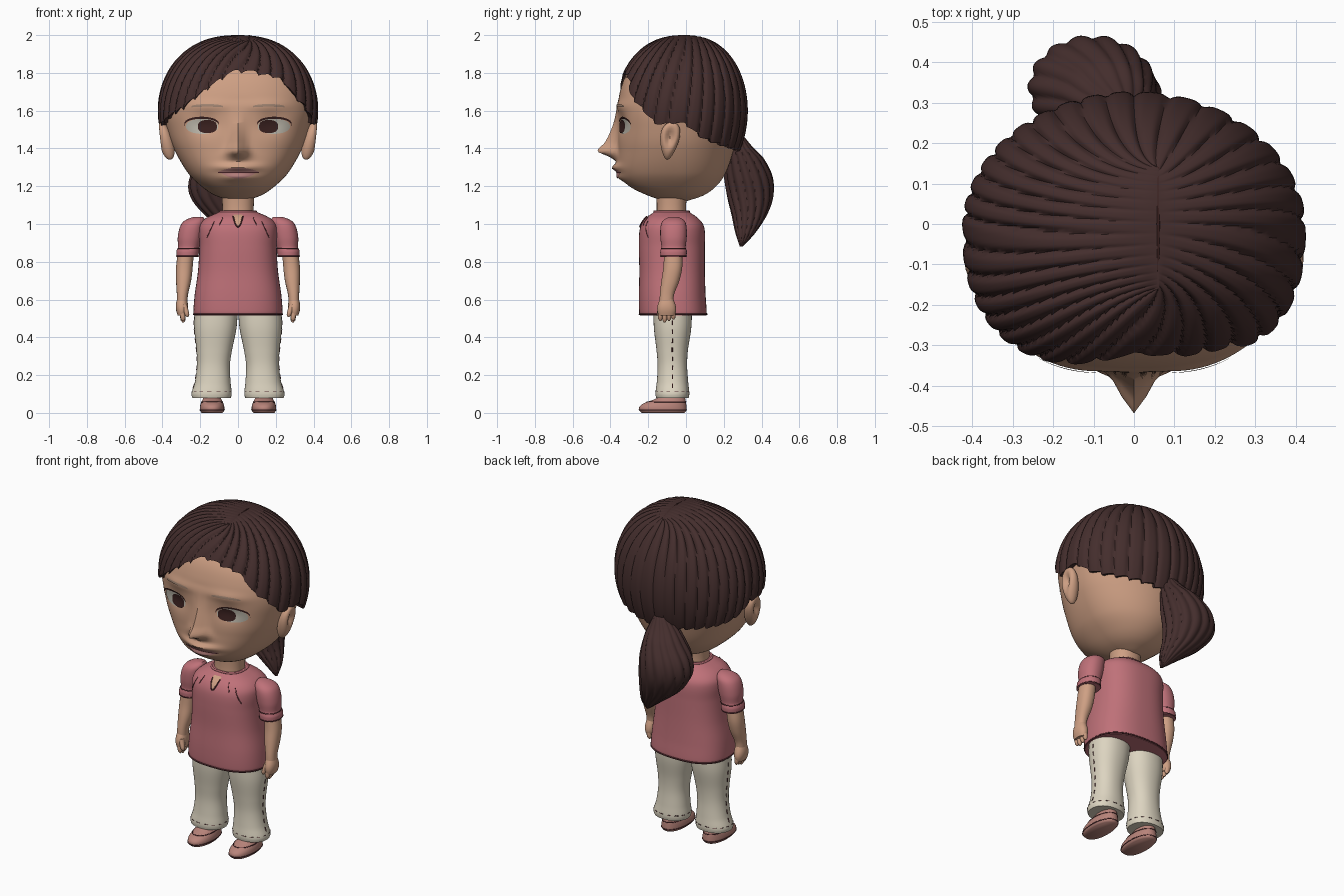
import bpy, bmesh, math

cube = bpy.data.objects.get("Cube")
if cube:
    bpy.data.objects.remove(cube)


def material(name, *rgb):
    m = bpy.data.materials.new(name)
    m.use_nodes = True
    m.diffuse_color = (*rgb, 1)
    m.node_tree.nodes["Principled BSDF"].inputs["Base Color"].default_value = (*rgb, 1)
    return m


SKIN = material("skin", .62, .35, .23)
HAIR = material("dark brown hair", .058, .027, .026)
SHIRT = material("rose cloth", .52, .165, .19)
PANTS = material("cream cloth", .72, .66, .53)
SHOE = material("dusty pink shoe", .48, .23, .195)
LIPS = material("lip pink", .50, .23, .22)
BROW = material("eyebrow taupe", .36, .235, .17)
WHITE = material("eye grey white", .50, .47, .40)
TRIM = material("dark maroon trim", .09, .025, .03)
IRIS = material("eye dark brown", .04, .014, .013)


def make(name, verts, faces, mat):
    me = bpy.data.meshes.new(name)
    bm = bmesh.new()
    vs = [bm.verts.new(v) for v in verts]
    for f in faces:
        bm.faces.new([vs[i] for i in f])
    bmesh.ops.recalc_face_normals(bm, faces=bm.faces)
    bm.to_mesh(me)
    bm.free()
    me.materials.append(mat)
    ob = bpy.data.objects.new(name, me)
    bpy.context.collection.objects.link(ob)
    return ob


def sample(T, t):
    """Smooth interpolation of a table sorted by its first column."""
    i = max(k for k in range(len(T) - 1) if k == 0 or T[k][0] <= t)

    def slope(k):
        a, b = T[max(k - 1, 0)], T[min(k + 1, len(T) - 1)]
        return [(q - p) / (b[0] - a[0]) for p, q in zip(a[1:], b[1:])]
    h = T[i + 1][0] - T[i][0]
    u = (t - T[i][0]) / h
    k = u * u * (3 - 2 * u)
    return [p + (q - p) * k + h * (m * u * (1 - u) ** 2 - n * u * u * (1 - u))
            for p, q, m, n in zip(T[i][1:], T[i + 1][1:], slope(i), slope(i + 1))]


def spow(v, p):
    return math.copysign(abs(v) ** p, v)


def ring(T, z, n=32, e=2.2, mid=None, side=1, grow=0.0, ridge=0):
    """Cross-section at height z; row = z, centre x, half width, front y, back y."""
    cx, w, yf, yb = sample(T, z)
    ym = (yf + yb) / 2 if mid is None else mid
    pts = []
    for k in range(n):
        a = math.tau * k / n
        s, c = math.sin(a), math.cos(a)
        ex = e if c > 0 or mid is None else 2
        g = 1 - (.09 * (1 - abs(math.sin(ridge * a / 2 + 8 * z))) if ridge else 0)
        reach = (ym - yf if c > 0 else yb - ym) + grow
        pts.append((side * (cx + (w + grow) * spow(s, 2 / ex) * g),
                    ym - reach * spow(c, 2 / ex) * g, z))
    return pts


def grid_faces(rows, n, wrap=True):
    return [(r * n + k, r * n + (k + 1) % n, (r + 1) * n + (k + 1) % n, (r + 1) * n + k)
            for r in range(rows - 1) for k in range(n if wrap else n - 1)]


def shell(name, T, mat, step=.012, n=32, bump=None, **kw):
    rows = max(4, round((T[-1][0] - T[0][0]) / step))
    verts = []
    for r in range(rows + 1):
        z = T[0][0] + (T[-1][0] - T[0][0]) * r / rows
        for k, (x, y, zz) in enumerate(ring(T, z, n, **kw)):
            front = math.cos(math.tau * k / n) > 0
            verts.append((x, y - (bump(x, z) if bump and front else 0), zz))
    faces = grid_faces(rows + 1, n)
    faces += [tuple(range(n)), tuple(range(rows * n, rows * n + n))]
    return make(name, verts, faces, mat)


def tube(name, pts, r, mat, cyclic=False):
    cu = bpy.data.curves.new(name, 'CURVE')
    cu.dimensions, cu.bevel_depth, cu.bevel_resolution = '3D', r, 1
    sp = cu.splines.new('POLY')
    sp.points.add(len(pts) - 1)
    for p, q in zip(sp.points, pts):
        p.co = (*q, 1)
    sp.use_cyclic_u = cyclic
    cu.materials.append(mat)
    ob = bpy.data.objects.new(name, cu)
    bpy.context.collection.objects.link(ob)


def front_y(T, x, z, e, mid=None):
    cx, w, yf, yb = sample(T, z)
    ym = (yf + yb) / 2 if mid is None else mid
    return ym - (ym - yf) * max(0, 1 - abs((x - cx) / w) ** e) ** (1 / e)


def decal(name, mat, x0, x1, lo, hi, surf, off=.004, n=25, m=7):
    """Thin patch on a surface between two height curves over u = -1..1."""
    verts = []
    for j in range(m):
        for i in range(n):
            u = -math.cos(math.pi * i / (n - 1))
            x = (x0 + x1) / 2 + u * (x1 - x0) / 2
            z = lo(u) + (hi(u) - lo(u) + 1e-4) * j / (m - 1)
            verts.append((x, surf(x, z) - off, z))
    return make(name, verts, grid_faces(m, n, False), mat)


# Head with sculpted nose, lips, brows and sockets
HEAD = [(1.12, 0, .03, -.11, .0), (1.15, 0, .12, -.20, .09), (1.2, 0, .195, -.30, .16),
        (1.27, 0, .265, -.35, .21), (1.4, 0, .34, -.36, .255), (1.5, 0, .375, -.36, .28),
        (1.6, 0, .395, -.36, .29), (1.7, 0, .385, -.35, .275), (1.8, 0, .34, -.31, .23),
        (1.88, 0, .26, -.23, .16), (1.95, 0, .10, -.10, .05)]
NOSE = [(1.325, 0, .06), (1.355, .045, .055), (1.385, .108, .045), (1.43, .07, .036),
        (1.5, .036, .032), (1.57, .014, .035), (1.66, 0, .05)]


def features(x, z):
    g = lambda v, s: math.exp(-(v / s) ** 2)
    b = .035 * g(x, .1) * g(z - 1.3, .022) + .022 * g(x, .09) * g(z - 1.248, .022)
    b += .012 * g(z - 1.625, .03) * g(abs(x) - .16, .12)
    b -= .016 * g(abs(x) - .17, .07) * g(z - 1.53, .05)
    if 1.325 < z < 1.66:
        amp, wid = sample(NOSE, z)
        b += amp * g(x, wid)
    return b


face = lambda x, z: front_y(HEAD, x, z, 2.5, -.04) - features(x, z)
shell("head", HEAD, SKIN, .01, 128, features, e=2.5, mid=-.04)
shell("neck", [(.98, 0, .088, -.165, .01), (1.08, 0, .083, -.155, 0), (1.19, 0, .09, -.16, .01)], SKIN)

# Eyes, lashes, brows and ears
for s, side in ((1, "left"), (-1, "right")):
    arch = lambda u: math.sqrt(max(0, 1 - u * u))
    top = lambda u: 1.515 + .042 * arch(u) ** .8
    low = lambda u: 1.513 - .036 * arch(u)
    span = lambda a, b: (min(s * a, s * b), max(s * a, s * b))
    decal(side + "_eye_white", WHITE, *span(.105, .275), low, top, face, .003)
    decal(side + "_iris", IRIS, *span(.112, .212), lambda u: 1.515 - .034 * arch(u) ** .7,
          lambda u: 1.515 + .036 * arch(u) ** .7, face, .006)
    decal(side + "_lashes", IRIS, *span(.10, .285), top, lambda u: top(u) + .011, face, .006)
    decal(side + "_eyebrow", BROW, *span(.08, .245), lambda u: 1.617 + .004 * arch(u),
          lambda u: 1.623 + .012 * arch(u), face)
    bm = bmesh.new()
    bmesh.ops.create_uvsphere(bm, u_segments=28, v_segments=18, radius=1)
    for v in bm.verts:
        a, b, c = v.co
        dent = .035 * math.exp(-(b * b + (c - .2) ** 2) / .2) if a > 0 else 0
        v.co = (s * (.382 + .042 * a + .022 * c - dent),
                -.087 + .062 * b * (.8 + .28 * c) + .012 * c, 1.44 + .1 * c)
    bmesh.ops.recalc_face_normals(bm, faces=bm.faces)
    me = bpy.data.meshes.new(side + "_ear")
    bm.to_mesh(me)
    bm.free()
    me.materials.append(SKIN)
    bpy.context.collection.objects.link(bpy.data.objects.new(side + "_ear", me))

# Mouth
decal("upper_lip", LIPS, -.105, .11, lambda u: 1.274, lambda u: 1.276 + .022 * (1 - u * u), face)
decal("lower_lip", LIPS, -.09, .095, lambda u: 1.27 - .03 * (1 - u * u), lambda u: 1.27, face)
decal("mouth_line", TRIM, -.105, .11, lambda u: 1.269, lambda u: 1.274, face, .005)

# Hair cap: swept strands from an off-centre parting down to a hairline
LINE = [(-180, 1.385), (-130, 1.42), (-107, 1.46), (-90, 1.53), (-75, 1.53), (-42, 1.61),
        (-28, 1.67), (-15, 1.74), (0, 1.82), (15, 1.8), (32, 1.765), (42, 1.68), (55, 1.62),
        (72, 1.53), (90, 1.53), (107, 1.46), (130, 1.42), (180, 1.385)]
COLS, ROWS, STRANDS = 288, 44, 34
verts = []
for r in range(ROWS + 2):
    t = min(r, ROWS) / ROWS
    for k in range(COLS):
        deg = -180 + 360 * k / COLS
        a = math.radians(deg)
        strand = STRANDS * (a + .35 * t * math.cos(a / 2)) / 2
        jag = .02 * (strand / math.pi % 1) - .01
        end = math.acos((sample(LINE, deg)[0] + jag - 1.6) / .4)
        phi = max(end * t, .002)
        rad = math.sin(phi) ** .85
        e = 2.5 if math.cos(a) > 0 else 2
        ry = .365 if math.cos(a) > 0 else .338
        x = .425 * rad * spow(math.sin(a), 2 / e) + .06 * (1 - rad) ** 2
        y = -ry * rad * spow(math.cos(a), 2 / e) - .15 * math.cos(a) * (1 - rad) ** 2
        z = 1.6 + .4 * math.cos(phi)
        if phi < math.pi / 2:
            rn = ((abs(x) / .425) ** e + (abs(y) / ry) ** e) ** (1 / e)
            z = 1.6 + .4 * math.sqrt(max(0, 1 - rn ** 2.353))
        g = 1 - .035 * min(1, t * 3) * (1 - abs(math.sin(strand))) ** 2
        if r > ROWS:
            g, z = g * .91, z + .012
        verts.append((x * g, y * g - .01, 1.5 + (z - 1.5) * (g if r <= ROWS and z > 1.5 else 1)))
make("hair_cap", verts, grid_faces(ROWS + 2, COLS) + [tuple(range(COLS))], HAIR)
tube("hair_parting", [(.06, -.165, 1.963), (.06, -.08, 1.992), (.06, .0, 1.998), (.06, .08, 1.984),
                      (.06, .14, 1.962)], .004, IRIS)

# Ponytail
TAIL = [(.88, .05, .008, .285, .30), (.95, .01, .06, .262, .365), (1.05, -.06, .12, .24, .43),
        (1.15, -.10, .155, .215, .465), (1.25, -.10, .155, .2, .46), (1.35, -.07, .115, .205, .41),
        (1.40, -.05, .085, .215, .36), (1.46, -.03, .04, .24, .31)]
shell("ponytail", TAIL, HAIR, .015, 112, ridge=14, e=2.0)

# Shirt body, hem, neckline, keyhole and pleats
BODY = [(.515, 0, .232, -.243, .108), (.53, 0, .236, -.248, .11), (.62, 0, .23, -.25, .104),
        (.75, 0, .212, -.247, .1), (.88, 0, .205, -.25, .1), (.96, 0, .208, -.247, .1),
        (1.0, 0, .2, -.235, .09), (1.035, 0, .165, -.21, .06), (1.055, 0, .12, -.18, .03),
        (1.068, 0, .09, -.165, .012)]
shell("shirt", BODY, SHIRT, .012, 64, e=2.5)
tube("shirt_hem", ring(BODY, .522, 64, 2.5), .005, TRIM, True)
tube("neckline", ring(BODY, 1.066, 48, 2.5), .006, SHIRT, True)
cloth = lambda x, z: front_y(BODY, x, z, 2.5)
keyhole = lambda u: .985 + .055 * u * u
decal("keyhole_skin", SKIN, -.024, .024, keyhole, lambda u: 1.05, cloth)
tube("keyhole_edge", [(u * .0025, cloth(u * .0025, keyhole(u / 10)) - .003, keyhole(u / 10))
                      for u in range(-10, 11)], .004, TRIM)
for s in (-1, 1):
    for i, (x, z) in enumerate(((.125, 1.015), (.08, 1.035))):
        pts = [(s * (x + .01 * j), z - .022 * j) for j in range(5 - 2 * i)]
        tube("pleat", [(px, cloth(px, pz), pz) for px, pz in pts], .0025, TRIM)

# Limbs, built once per side
SLEEVE = [(.825, .268, .058, -.135, .003), (.86, .266, .06, -.136, .004), (.872, .262, .056, -.13, -.002),
          (.93, .255, .064, -.136, .004), (.99, .243, .062, -.134, .002), (1.02, .228, .053, -.12, -.01),
          (1.038, .21, .025, -.09, -.04)]
ARM = [(.59, .296, .028, -.14, -.068), (.63, .294, .03, -.138, -.062), (.70, .288, .04, -.13, -.035),
       (.77, .284, .044, -.12, -.02), (.86, .275, .042, -.115, -.02)]
PALM = [(.515, .297, .022, -.145, -.06), (.54, .297, .03, -.152, -.052), (.57, .297, .032, -.15, -.055),
        (.605, .296, .026, -.137, -.068)]
LEG = [(.08, .14, .102, -.158, .014), (.1, .14, .107, -.162, .018), (.16, .134, .095, -.155, .012),
       (.25, .13, .087, -.15, .006), (.33, .126, .094, -.156, .01), (.45, .12, .112, -.17, .028),
       (.56, .115, .115, -.172, .032)]
SHOES = [(0, .137, .055, -.235, -.008), (.012, .137, .064, -.247, .002), (.035, .137, .064, -.245, .002),
         (.055, .137, .058, -.215, 0), (.075, .137, .048, -.16, -.004), (.11, .137, .042, -.13, -.01)]
for s, side in ((1, "left"), (-1, "right")):
    shell(side + "_sleeve", SLEEVE, SHIRT, side=s)
    for z in (.83, .87):
        tube(side + "_cuff_line", ring(SLEEVE, z, side=s), .003, TRIM, True)
    shell(side + "_arm", ARM, SKIN, side=s)
    shell(side + "_palm", PALM, SKIN, side=s, n=24)
    for k in range(4):
        y, z = -.136 + .023 * k, .478 + .008 * abs(k - 1)
        shell(side + "_finger", [(z, .29, .004, y - .004, y + .004), (z + .01, .291, .012, y - .011, y + .011),
                                 (.55, .297, .014, y - .013, y + .013)], SKIN, side=s, n=12)
    shell(side + "_thumb", [(.508, .268, .005, -.145, -.135), (.52, .27, .012, -.153, -.128),
                            (.575, .285, .015, -.148, -.115)], SKIN, side=s, n=12)
    shell(side + "_trouser_leg", LEG, PANTS, side=s, n=40)
    # Dashed stitching at the hem and the outer seam
    hem = ring(LEG, .112, 60, side=s, grow=.0005)
    for k in range(0, 60, 4):
        tube(side + "_hem_stitch", hem[k:k + 3], .0016, TRIM)
    for k in range(8):
        seam = [ring(LEG, .13 + .048 * k + d, 4, side=s)[1] for d in (0, .012, .024)]
        tube(side + "_seam_stitch", seam, .003, TRIM)
    shell(side + "_shoe", SHOES, SHOE, .008, 40, side=s)
    for z in (.016, .058):
        tube(side + "_shoe_line", ring(SHOES, z, 40, side=s), .0025, TRIM, True)

# Smooth shading that keeps real edges sharp
for ob in bpy.context.scene.objects:
    ob.select_set(ob.type == 'MESH')
    if ob.type == 'MESH':
        bpy.context.view_layer.objects.active = ob
bpy.ops.object.shade_smooth_by_angle(angle=math.radians(50))
